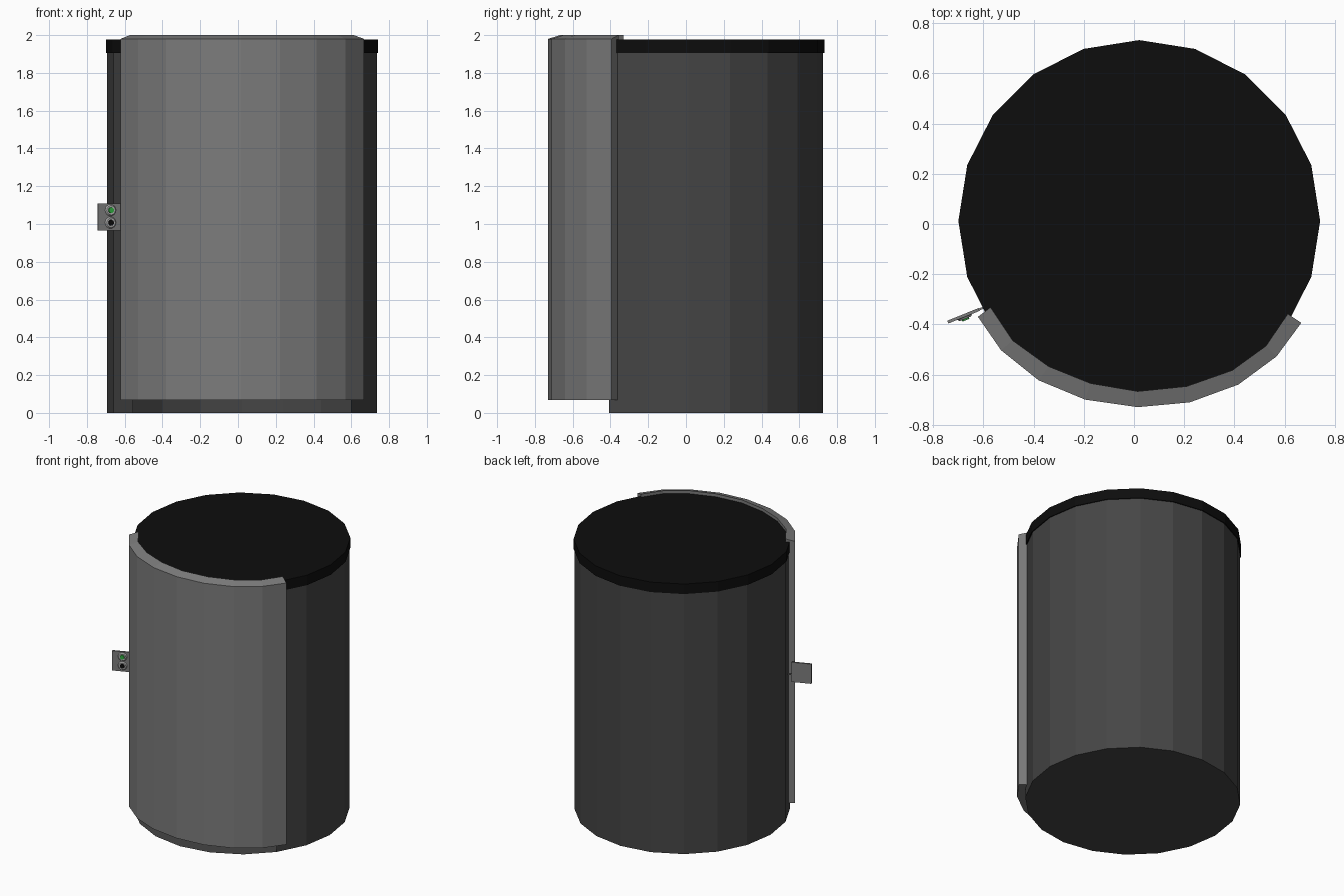
import bpy, bmesh, math
from mathutils import Matrix, Vector

if "Cube" in bpy.data.objects:
    bpy.data.objects.remove(bpy.data.objects["Cube"])

CX, CY, SIDES = 0.021, 0.012, 20


def material(name, rgb):
    m = bpy.data.materials.new(name)
    m.diffuse_color = (*rgb, 1)
    m.use_nodes = True
    m.node_tree.nodes["Principled BSDF"].inputs["Base Color"].default_value = m.diffuse_color
    return m


DARK = material("dark_grey", (0.06, 0.06, 0.06))
BLACK = material("black", (0.004, 0.004, 0.004))
GREY = material("mid_grey", (0.2, 0.2, 0.2))
METAL = material("light_grey", (0.45, 0.45, 0.45))
GREEN = material("green", (0.03, 0.4, 0.05))


def make(name, bm, mat, recalc=True):
    if recalc:
        bmesh.ops.recalc_face_normals(bm, faces=bm.faces)
    me = bpy.data.meshes.new(name)
    bm.to_mesh(me)
    bm.free()
    me.materials.append(mat)
    ob = bpy.data.objects.new(name, me)
    bpy.context.collection.objects.link(ob)
    return ob


def ring(bm, r, z):
    return [bm.verts.new((CX + r * math.cos(i * math.tau / SIDES),
                          CY + r * math.sin(i * math.tau / SIDES), z))
            for i in range(SIDES)]


# Body shell: floor disc and wall, open over six front segments
bm = bmesh.new()
low, high = ring(bm, 0.714, 0), ring(bm, 0.714, 1.95)
bm.faces.new(low[::-1])
for i in range(SIDES):
    if not 12 <= i < 18:
        j = (i + 1) % SIDES
        bm.faces.new((low[i], low[j], high[j], high[i]))
make("body_shell", bm, DARK, recalc=False)

# Lid
bm = bmesh.new()
low, high = ring(bm, 0.721, 1.905), ring(bm, 0.721, 1.978)
bm.faces.new(low[::-1])
bm.faces.new(high)
for i in range(SIDES):
    j = (i + 1) % SIDES
    bm.faces.new((low[i], low[j], high[j], high[i]))
make("lid", bm, BLACK)

# Curved front door: outer and inner outline, top sloping down outward
outer = [(-.622, -.37), (-.53, -.503), (-.38, -.623), (-.195, -.70), (.015, -.73),
         (.222, -.711), (.416, -.64), (.568, -.528), (.667, -.394)]
inner = [(-.572, -.332), (-.484, -.464), (-.34, -.568), (-.173, -.635), (.015, -.667),
         (.21, -.647), (.392, -.583), (.526, -.486), (.613, -.358)]
bm = bmesh.new()
sections = []
for o, n in zip(outer, inner):
    sections.append([bm.verts.new(p) for p in
                     ((*o, .067), (*o, 1.98), (*n, 2.0), (*n, .067))])
for a, b in zip(sections, sections[1:]):
    for k in range(4):
        m = (k + 1) % 4
        bm.faces.new((a[k], b[k], b[m], a[m]))
bm.faces.new(sections[0])
bm.faces.new(sections[-1][::-1])
make("curved_door", bm, GREY)

# Control panel frame: local x along plate, local -y out of its face
panel = Matrix.Translation((-.68, -.366, 1.037)) @ Matrix.Rotation(math.radians(22), 4, 'Z')


def box(name, centre, size, mat):
    bm = bmesh.new()
    bmesh.ops.create_cube(bm, size=1, matrix=panel @ Matrix.Translation(centre)
                          @ Matrix.Diagonal((*size, 1)))
    make(name, bm, mat)


def disc(name, z, r, depth, mat):
    bm = bmesh.new()
    bmesh.ops.create_cone(bm, cap_ends=True, segments=16, radius1=r, radius2=r * .8,
                          depth=depth,
                          matrix=panel @ Matrix.Translation((0.003, -.006 - depth / 2, z))
                          @ Matrix.Rotation(math.pi / 2, 4, 'X'))
    make(name, bm, mat)


box("panel_plate", (0, 0, 0), (.134, .012, .144), GREY)
box("panel_bracket", (.09, 0, -.02), (.06, .008, .008), GREY)

# Two push buttons with bezels
for label, z, mat in (("green", .036, GREEN), ("black", -.03, BLACK)):
    disc(label + "_button_bezel", z, .031, .008, METAL)
    disc(label + "_button", z, .018, .014, mat)
